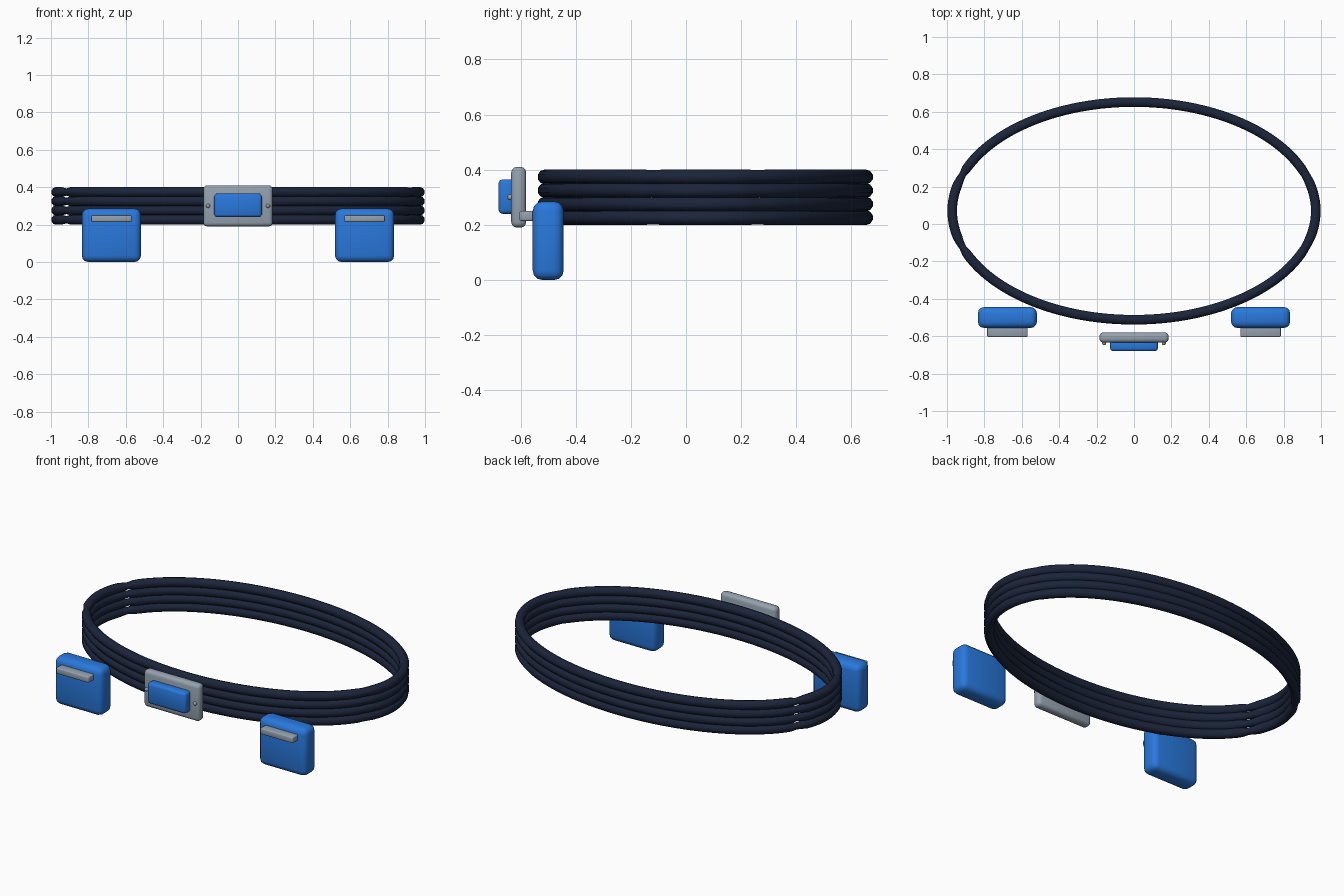
import bpy, bmesh
from math import sin, cos, pi, exp
from mathutils import Vector

if "Cube" in bpy.data.objects:
    bpy.data.objects.remove(bpy.data.objects["Cube"])


def material(name, rgb):
    m = bpy.data.materials.new(name)
    m.diffuse_color = (*rgb, 1)
    m.use_nodes = True
    m.node_tree.nodes["Principled BSDF"].inputs["Base Color"].default_value = m.diffuse_color
    return m


NAVY = material("navy", (0.011, 0.018, 0.043))
BLUE = material("blue", (0.022, 0.19, 0.72))
STEEL = material("steel", (0.30, 0.36, 0.43))


def finish(name, bm, mat):
    bmesh.ops.recalc_face_normals(bm, faces=bm.faces)
    for f in bm.faces:
        f.smooth = True
    me = bpy.data.meshes.new(name)
    bm.to_mesh(me)
    bm.free()
    me.materials.append(mat)
    ob = bpy.data.objects.new(name, me)
    bpy.context.collection.objects.link(ob)
    return ob


def soft_box(name, lo, hi, bevel, mat, segments=2):
    """Rounded box; the six big faces get a centre point for pillowy shading."""
    lo, hi = Vector(lo), Vector(hi)
    size, mid = hi - lo, (lo + hi) / 2
    bm = bmesh.new()
    bmesh.ops.create_cube(bm, size=1)
    for v in bm.verts:
        v.co = Vector(a * s for a, s in zip(v.co, size)) + mid
    bmesh.ops.bevel(bm, geom=bm.edges[:], offset=bevel, segments=segments,
                    profile=0.5, affect='EDGES')
    bm.normal_update()
    big = [f for f in bm.faces if max(abs(c) for c in f.normal) > 0.999]
    bmesh.ops.poke(bm, faces=big)
    return finish(name, bm, mat)


def belt_cord(name, z, rx=0.972, ry=0.582, cy=0.07, r=0.027, n=128, sides=10):
    """Elliptical cord, pinched at four spots (deeper on the left)."""
    bm = bmesh.new()
    rings = []
    for i in range(n):
        a = 2 * pi * i / n
        out = Vector((cos(a) * ry, sin(a) * rx, 0)).normalized()
        pinch = 0
        for centre, depth in ((19, 0.1), (341, 0.1), (161, 0.3), (199, 0.3)):
            d = (a - centre * pi / 180) / 0.045
            pinch += depth * exp(-d * d)
        k = r * (1 - pinch)
        c = Vector((rx * cos(a), cy + ry * sin(a), z))
        rings.append([bm.verts.new(c + out * k * cos(t) + Vector((0, 0, k * sin(t))))
                      for t in (2 * pi * (j + 0.5) / sides for j in range(sides))])
    for i in range(n):
        p, q = rings[i], rings[(i + 1) % n]
        for j in range(sides):
            m = (j + 1) % sides
            bm.faces.new((p[j], q[j], q[m], p[m]))
    return finish(name, bm, NAVY)


# Belt: four stacked cords
for i in range(4):
    belt_cord(f"belt_cord_{i + 1}", 0.226 + i * 0.0493)

# Buckle: plate and raised blue centre
soft_box("buckle_plate", (-0.185, -0.634, 0.19), (0.185, -0.58, 0.41), 0.02, STEEL, 3)
soft_box("buckle_gem", (-0.127, -0.68, 0.24), (0.127, -0.62, 0.365), 0.014, BLUE)

for s, side in ((-1, "left"), (1, "right")):
    # Small rivet on the buckle plate
    bm = bmesh.new()
    bmesh.ops.create_uvsphere(bm, u_segments=16, v_segments=10, radius=0.011)
    bmesh.ops.translate(bm, verts=bm.verts, vec=(s * 0.16, -0.637, 0.30))
    finish(f"buckle_rivet_{side}", bm, STEEL)
    # Pouch with its metal clasp bar
    x = s * 0.677
    soft_box(f"pouch_{side}", (x - 0.158, -0.556, 0), (x + 0.158, -0.444, 0.285),
             0.034, BLUE, 3)
    soft_box(f"pouch_clasp_{side}", (x - 0.108, -0.604, 0.214),
             (x + 0.108, -0.54, 0.25), 0.006, STEEL)
